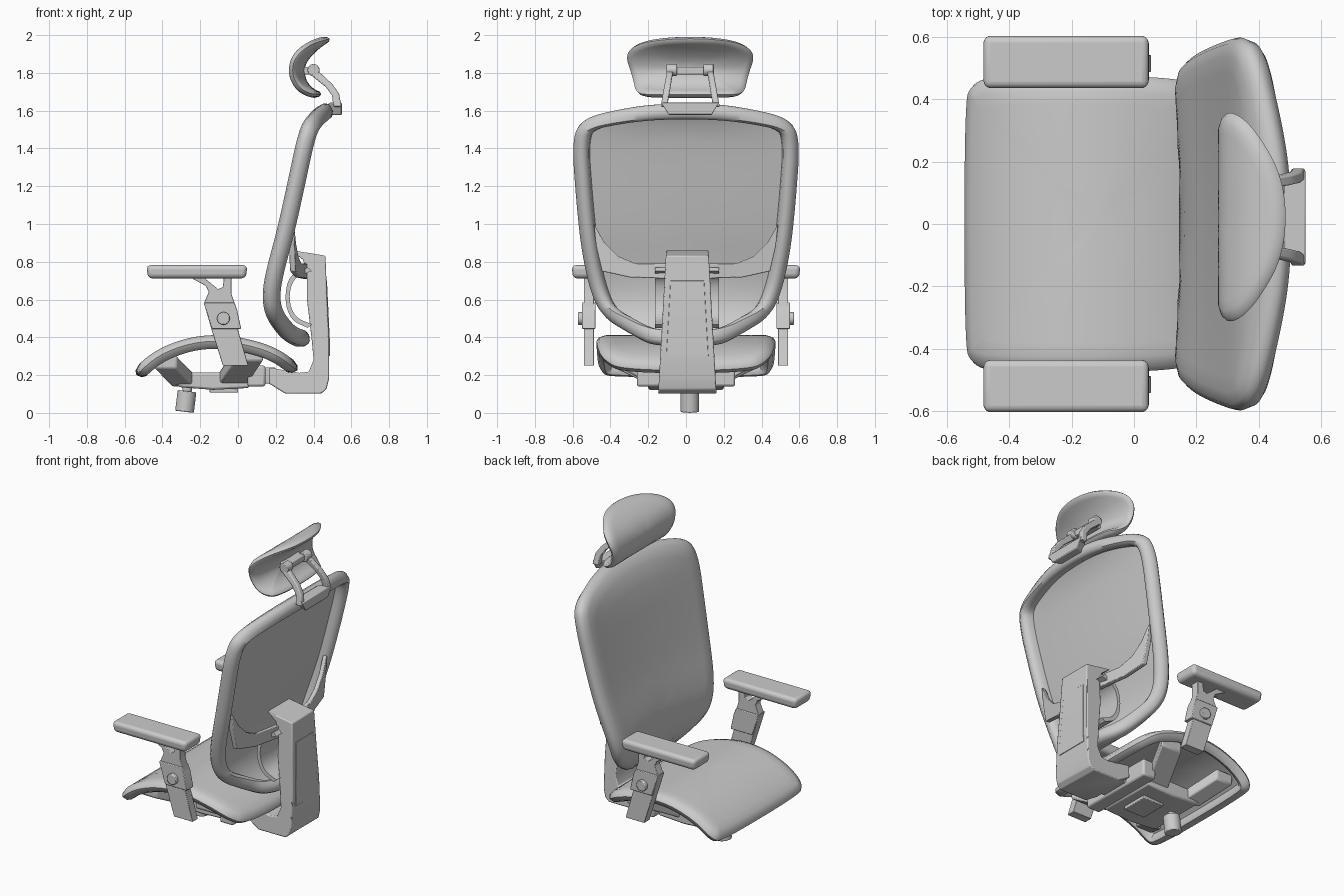
import bpy, bmesh, math
from mathutils import Vector

if "Cube" in bpy.data.objects:
    bpy.data.objects.remove(bpy.data.objects["Cube"])


def finish(name, bm, bevel=0.0, segments=2, angle=35):
    bmesh.ops.recalc_face_normals(bm, faces=bm.faces)
    me = bpy.data.meshes.new(name)
    bm.to_mesh(me)
    bm.free()
    ob = bpy.data.objects.new(name, me)
    bpy.context.collection.objects.link(ob)
    bpy.ops.object.select_all(action='DESELECT')
    ob.select_set(True)
    bpy.context.view_layer.objects.active = ob
    bpy.ops.object.shade_smooth_by_angle(angle=math.radians(angle))
    if bevel:
        m = ob.modifiers.new("bevel", 'BEVEL')
        m.width, m.segments, m.limit_method = bevel, segments, 'ANGLE'
    return ob


def prism(name, ring_a, ring_b, bevel=0.006, segments=2):
    """Solid between two matching rings of 3D points."""
    bm = bmesh.new()
    a = [bm.verts.new(p) for p in ring_a]
    b = [bm.verts.new(p) for p in ring_b]
    bm.faces.new(a)
    bm.faces.new(b[::-1])
    for i in range(len(a)):
        j = (i + 1) % len(a)
        bm.faces.new((a[i], b[i], b[j], a[j]))
    return finish(name, bm, bevel, segments)


def slab(name, pts, y0, y1, bevel=0.006):
    """xz outline extruded in y; y0 and y1 are numbers or functions of z."""
    f = lambda y, z: y(z) if callable(y) else y
    return prism(name, [(x, f(y0, z), z) for x, z in pts], [(x, f(y1, z), z) for x, z in pts], bevel)


def box(name, x0, x1, y0, y1, z0, z1, bevel=0.006, segments=2):
    ring = [(x0, y0), (x1, y0), (x1, y1), (x0, y1)]
    return prism(name, [(x, y, z0) for x, y in ring], [(x, y, z1) for x, y in ring], bevel, segments)


def rod(name, p, q, r, sides=24, bevel=0.005):
    p, q = Vector(p), Vector(q)
    d = (q - p).normalized()
    u = d.orthogonal().normalized()
    v = d.cross(u)
    ring = [(u * math.cos(k * math.tau / sides) + v * math.sin(k * math.tau / sides)) * r for k in range(sides)]
    return prism(name, [p + o for o in ring], [q + o for o in ring], bevel)


def smooth(pts, closed, times=3):
    """Corner cutting."""
    pts = [Vector(p) for p in pts]
    for _ in range(times):
        out = [] if closed else [pts[0]]
        for i in range(len(pts) if closed else len(pts) - 1):
            a, b = pts[i], pts[(i + 1) % len(pts)]
            out += [a.lerp(b, 0.25), a.lerp(b, 0.75)]
        pts = out if closed else out + [pts[-1]]
    return pts


def pad(name, profile, key, half, rim, rear_t, bow=0.0, y0=0.0):
    """Curved cushion: half outline (half width, key coordinate) laid on an xz profile.
    rim = (inset, depth) steps from the front face round to the rear face."""
    prof = smooth(profile, False)
    arc = [0.0]
    for a, b in zip(prof, prof[1:]):
        arc.append(arc[-1] + (b - a).length)

    def to_s(c):
        for i in range(len(prof) - 1):
            a, b = prof[i][key], prof[i + 1][key]
            if c <= b:
                return arc[i] + (arc[i + 1] - arc[i]) * max(0, (c - a) / (b - a))
        return arc[-1]

    def at(s):
        i = 0
        while i < len(prof) - 2 and s > arc[i + 1]:
            i += 1
        return prof[i].lerp(prof[i + 1], (s - arc[i]) / (arc[i + 1] - arc[i]))

    def place(y, s, t):
        lo, hi = max(0, s - 0.03), min(arc[-1], s + 0.03)
        d = (at(hi) - at(lo)).normalized()
        p = at(s) + Vector((d.y, -d.x)) * t
        return (p.x - bow * y * y, y + y0, p.y)

    right = [(w, to_s(c)) for w, c in half]
    line = smooth(right + [(-w, s) for w, s in right[::-1]], True)
    n = len(line)
    mid = Vector((0, (right[0][1] + right[-1][1]) / 2))

    def inset(d):
        out = []
        for i, p in enumerate(line):
            t = (line[(i + 1) % n] - line[i - 1]).normalized()
            out.append(p + Vector((-t.y, t.x)) * d)
        return out

    steps = (0.15, 0.35, 0.55, 0.75, 0.9)
    first, last = inset(rim[0][0]), inset(rim[-1][0])
    loops = [[(mid.lerp(p, k), rim[0][1]) for p in first] for k in steps]
    loops += [[(p, t) for p in inset(d)] for d, t in rim]
    loops += [[(mid.lerp(p, k), rim[-1][1] + (rear_t - rim[-1][1]) * (1 - k * k)) for p in last]
              for k in steps[::-1]]
    bm = bmesh.new()
    vs = [[bm.verts.new(place(p.x, p.y, t)) for p, t in lp] for lp in loops]
    for a, b in zip(vs, vs[1:]):
        for i in range(n):
            j = (i + 1) % n
            bm.faces.new((a[i], a[j], b[j], b[i]))
    for ring, t in ((vs[0], rim[0][1]), (vs[-1], rear_t)):
        c = bm.verts.new(place(mid.x, mid.y, t))
        for i in range(n):
            bm.faces.new((ring[i], ring[(i + 1) % n], c))
    return finish(name, bm, angle=50)


# Seat: mesh sheet in a rounded rim
pad("seat", [(-.56, .225), (-.45, .325), (-.3, .39), (-.15, .415), (0, .405), (.2, .35), (.335, .25)], 0,
    [(.37, -.56), (.46, -.54), (.472, -.42), (.475, -.15), (.47, .12), (.44, .26), (.33, .333)],
    [(.05, 0), (.012, .012), (0, .032), (.012, .06), (.035, .072), (.06, .06), (.07, .03)], .03)

# Backrest: front sheet, fat rim open at the rear
pad("backrest", [(.385, .33), (.26, .365), (.18, .46), (.145, .55), (.143, .65), (.168, .77), (.225, .97),
                 (.285, 1.235), (.34, 1.49), (.38, 1.58), (.455, 1.66)], 1,
    [(.15, .335), (.30, .40), (.44, .49), (.505, .64), (.555, .88), (.583, 1.15), (.605, 1.47), (.54, 1.58),
     (.36, 1.63), (.15, 1.66)],
    [(.06, 0), (.02, .012), (.004, .03), (0, .048), (.012, .078), (.04, .095), (.066, .088), (.082, .062), (.088, .03)],
    .03, bow=.07)

# Headrest cushion
pad("headrest", [(.475, 1.665), (.37, 1.668), (.295, 1.72), (.262, 1.81), (.29, 1.905), (.38, 1.972), (.48, 2.0)], 1,
    [(.22, 1.666), (.285, 1.68), (.305, 1.78), (.345, 1.90), (.29, 1.965), (.12, 2.0)],
    [(.035, 0), (.01, .008), (0, .02), (.008, .034), (.03, .042)], .085, y0=.022)

# Headrest bracket
yc = .022
for s, side in ((1, "right"), (-1, "left")):
    arm = [(.385, 1.835), (.425, 1.81), (.5, 1.74), (.535, 1.69), (.548, 1.62), (.505, 1.62), (.498, 1.68),
           (.465, 1.725), (.39, 1.785)]
    inner = lambda z, s=s: yc + s * (.085 + (1.835 - z) * .17)
    outer = lambda z, s=s: yc + s * (.118 + (1.835 - z) * .18)
    slab("headrest_arm_" + side, arm, inner, outer)
    rod("headrest_pivot_" + side, (.4, yc + s * .07, 1.815), (.4, yc + s * .125, 1.815), .032)
box("headrest_pivot_bar", .345, .41, yc - .09, yc + .09, 1.792, 1.832)
plan = [(.48, -.11), (.55, -.155), (.55, .155), (.48, .11)]
prism("headrest_base", [(x, yc + y * .75, 1.577) for x, y in plan], [(x, yc + y, 1.642) for x, y in plan])
box("headrest_neck", .43, .5, yc - .08, yc + .08, 1.575, 1.625)

# L-shaped spine post with a rear panel
half = lambda z: .112 + (.86 - z) * .056
slab("spine_post", [(.28, .862), (.463, .832), (.472, .6), (.482, .39), (.482, .18), (.468, .125), (.44, .102),
                    (.25, .102), (.165, .155), (.165, .24), (.325, .212), (.375, .218), (.4, .28), (.39, .39),
                    (.365, .6), (.365, .73), (.345, .81)],
     lambda z: .007 - half(z), lambda z: .007 + half(z))
slab("spine_panel", [(.45, .7), (.471, .7), (.486, .39), (.486, .3), (.45, .3)],
     lambda z: .007 - half(z) + .032, lambda z: .007 + half(z) - .032, .002)

# Lumbar bracket: two swept arms and a bowed strip
wing = [(.08, .79), (.27, .792), (.36, .83), (.43, .9), (.488, 1.0), (.475, .88), (.445, .75), (.3, .718), (.08, .71)]
for s, side in ((1, "right"), (-1, "left")):
    prism("lumbar_arm_" + side, [(.355 - .18 * y, s * y, z) for y, z in wing],
          [(.385 - .18 * y, s * y, z) for y, z in wing], .004)
strip = smooth([(.37, .77), (.27, .73), (.245, .6), (.28, .49), (.37, .45)], False, 2)
slab("lumbar_strip", [(p.x, p.y) for p in strip] + [(p.x + .022, p.y + (.61 - p.y) * .12) for p in strip[::-1]],
     -.165, .175, 0)

# Armrests
stand = [(-.25, .716), (-.17, .672), (-.155, .64), (-.18, .58), (-.14, .44), (-.08, .25), (.055, .25), (0, .44),
         (-.01, .56), (-.035, .63), (-.035, .716), (-.075, .716), (-.08, .665), (-.105, .655), (-.18, .716)]
sleeve = [(-.182, .585), (-.138, .445), (.017, .445), (-.006, .55), (-.02, .585)]
for s, side in ((1, "right"), (-1, "left")):
    ring = [(-.485, .433), (.05, .433), (.05, .605), (-.485, .605)]
    prism("arm_pad_" + side, [(-.2175 + (x + .2175) * .97, s * (.519 + (y - .519) * .93), .712) for x, y in ring],
          [(x, s * y, .782) for x, y in ring], .024, 4)
    slab("arm_stand_" + side, stand, s * .487, s * .541, .003)
    slab("arm_sleeve_" + side, sleeve, s * .478, s * .55, .004)
    rod("arm_knob_" + side, (-.077, s * .545, .5), (-.077, s * .572, .5), .034)

# Tilt mechanism under the seat
slab("tilt_box", [(-.34, .15), (-.3, .135), (-.13, .122), (.06, .132), (.06, .215), (-.3, .215)], -.2, .2, .012)
box("tilt_rear_block", .05, .145, -.26, .26, .14, .25, .012)
box("tilt_link", .1, .2, -.1, .1, .155, .24)
box("base_plate", -.15, 0, -.09, .09, .108, .13, .004)
for s, side in ((1, "right"), (-1, "left")):
    for place, p, q, w in (("front", (-.29, .17, .172), (-.385, .37, .27), .06),
                           ("rear", (-.03, .17, .178), (.06, .415, .31), .075)):
        ends = [[(x + dx * w, s * y, z + dz * .035) for dx, dz in ((-1, -1), (1, -1), (1, 1), (-1, 1))]
                for x, y, z in (p, q)]
        prism("seat_support_%s_%s" % (place, side), ends[0], ends[1], .01)

# Height knob
rod("height_knob", (-.283, .02, .006), (-.27, .02, .115), .05, 28)
rod("height_knob_stem", (-.272, .02, .1), (-.265, .02, .16), .025)
